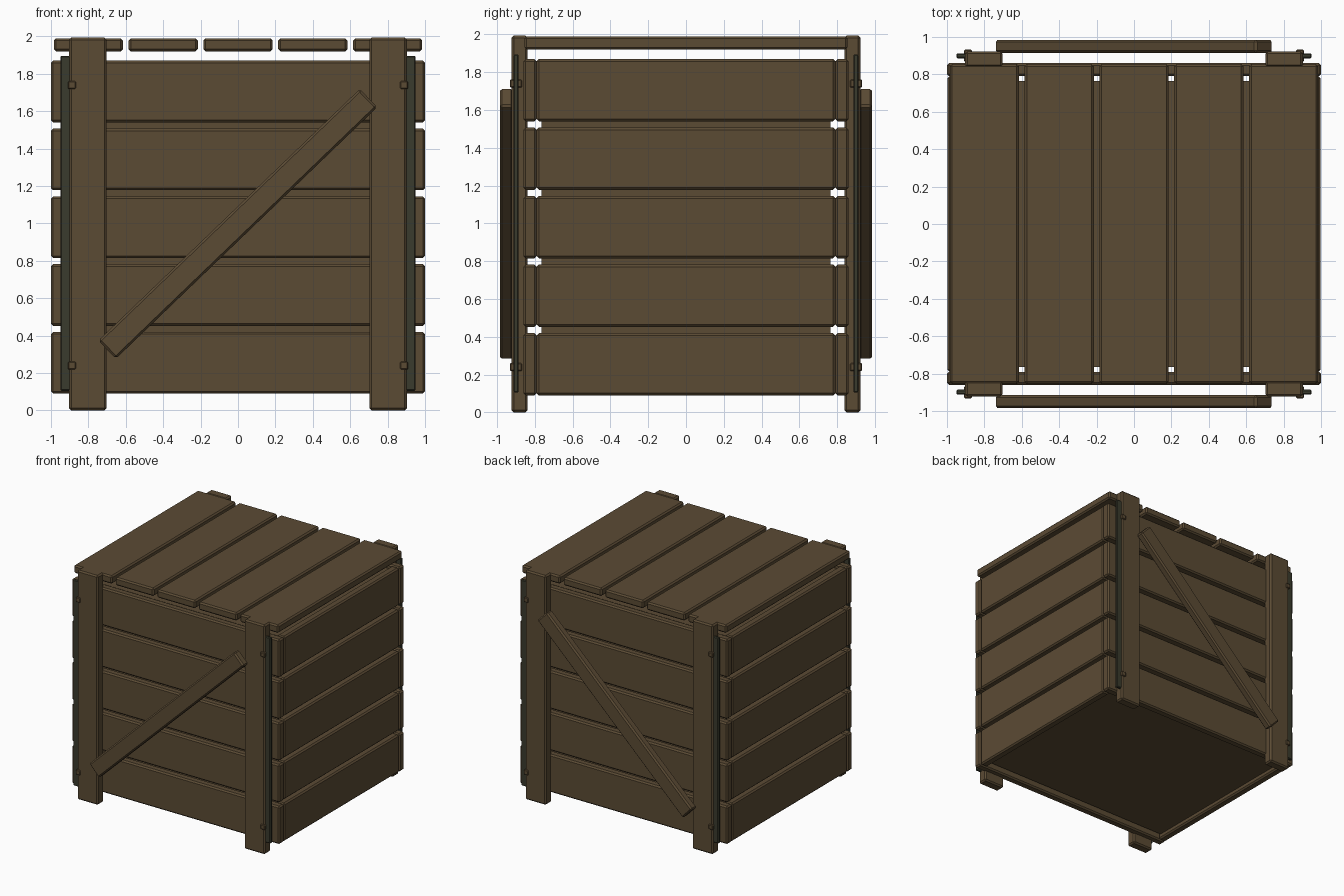
import bpy
import math

cube = bpy.data.objects.get("Cube")
if cube:
    bpy.data.objects.remove(cube, do_unlink=True)


def make_material(name, rgb):
    mat = bpy.data.materials.new(name)
    mat.use_nodes = True
    colour = (*rgb, 1.0)
    mat.diffuse_color = colour
    mat.node_tree.nodes["Principled BSDF"].inputs["Base Color"].default_value = colour
    return mat


wood = make_material("brown wood", (0.105, 0.07, 0.034))
metal = make_material("dark green metal", (0.042, 0.043, 0.026))


def box(name, centre, size, mat=wood, bevel=0.012, tilt=0.0):
    """Box with chamfered edges; tilt turns it about the y axis."""
    bpy.ops.mesh.primitive_cube_add(size=1, location=centre)
    ob = bpy.context.object
    ob.name = name
    ob.scale = size
    bpy.ops.object.transform_apply(location=False, rotation=False, scale=True)
    ob.rotation_euler.y = tilt
    ob.data.materials.append(mat)
    if bevel:
        mod = ob.modifiers.new("chamfer", 'BEVEL')
        mod.width = bevel
        mod.segments = 1
    return ob


# Inner lining with its recessed floor
box("inner_box", (0, 0, 0.99), (1.88, 1.53, 1.72), bevel=0)

# Wall planks: five rows on each of the four sides
for row in range(5):
    z = 0.255 + row * 0.3625
    for side, label in ((-1, "front"), (1, "back")):
        box(f"{label}_plank_{row + 1}", (0, side * 0.825, z), (2.0, 0.07, 0.33))
    for side, label in ((-1, "right"), (1, "left")):
        box(f"{label}_plank_{row + 1}", (side * 0.963, 0, z), (0.07, 1.58, 0.33))

# Lid planks
for i in range(5):
    box(f"lid_plank_{i + 1}", ((i - 2) * 0.4, 0, 1.955), (0.37, 1.71, 0.07))

# Posts, corner plates, bolts and braces on the front and back
brace_start, brace_end = (-0.70, 0.325), (0.698, 1.67)
run = brace_end[0] - brace_start[0]
rise = brace_end[1] - brace_start[1]
for face, label in ((-1, "front"), (1, "back")):
    for side, hand in ((-1, "right"), (1, "left")):
        name = f"{label}_{hand}"
        box(f"{name}_post", (side * 0.803, face * 0.88, 0.997), (0.2, 0.085, 1.994))
        box(f"{name}_plate", (side * 0.91, face * 0.899, 1.0), (0.08, 0.026, 1.79),
            metal, bevel=0.006)
        for z, level in ((0.24, "lower"), (1.74, "upper")):
            box(f"{name}_{level}_bolt", (side * 0.888, face * 0.9, z),
                (0.042, 0.064, 0.042), bevel=0.005)
    box(f"{label}_brace",
        ((brace_start[0] + brace_end[0]) / 2, face * 0.95,
         (brace_start[1] + brace_end[1]) / 2),
        (math.hypot(run, rise), 0.07, 0.135), tilt=-math.atan2(rise, run))
